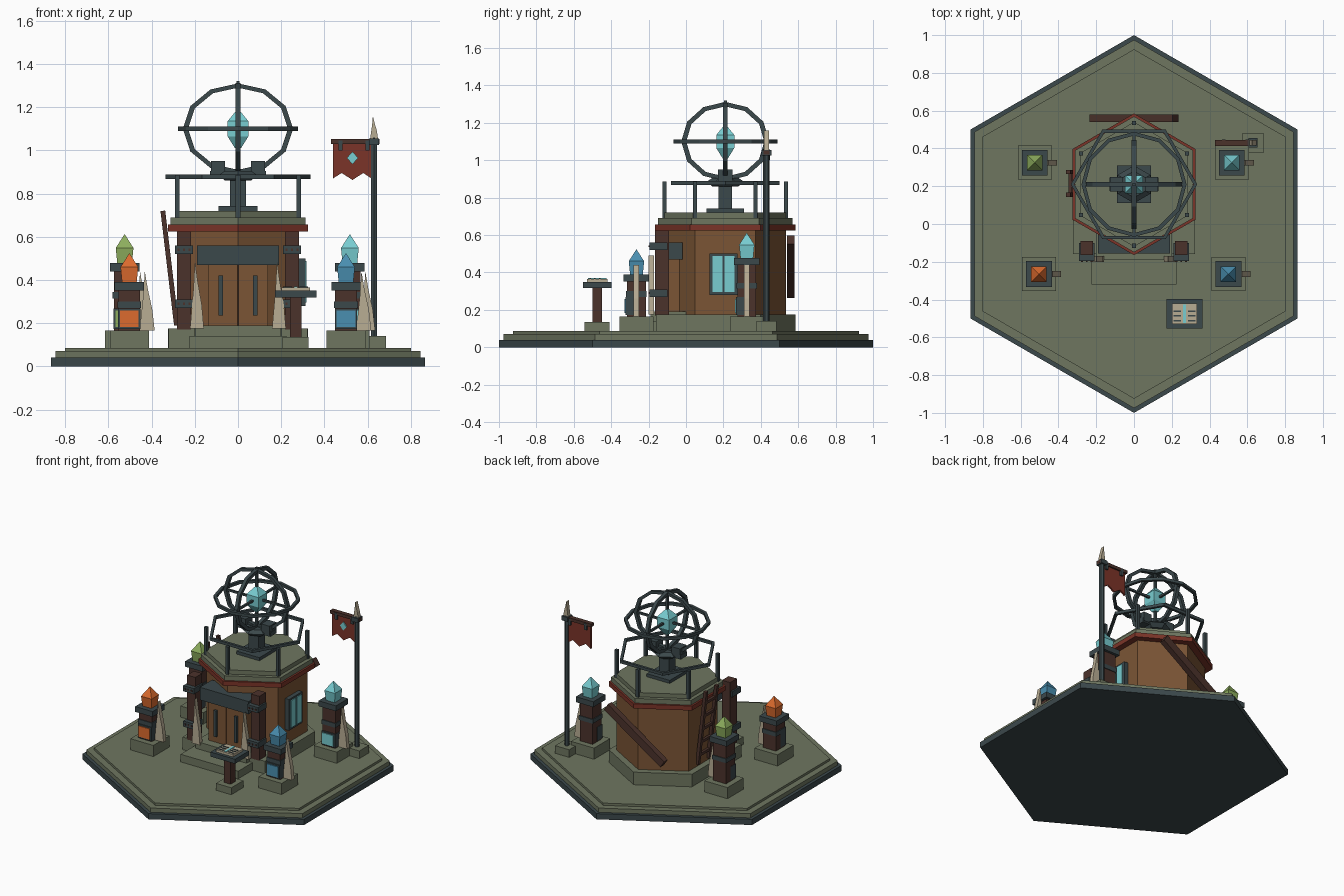
import bpy, bmesh, math
from mathutils import Vector, Matrix

if "Cube" in bpy.data.objects:
    bpy.data.objects.remove(bpy.data.objects["Cube"])


def material(name, hexcode):
    srgb = [int(hexcode[i:i + 2], 16) / 255 for i in (0, 2, 4)]
    col = [c / 12.92 if c < 0.04 else ((c + 0.055) / 1.055) ** 2.4 for c in srgb] + [1]
    m = bpy.data.materials.new(name)
    m.use_nodes = True
    m.diffuse_color = col
    m.node_tree.nodes["Principled BSDF"].inputs["Base Color"].default_value = col
    return m


SLATE = material("slate metal", "3b484b")
STONE = material("mossy stone", "6e7660")
WALL = material("tan timber", "7b5535")
WOOD = material("dark wood", "4b322b")
RED = material("rust red", "7b3428")
BONE = material("bone", "b9ad94")
CYAN = material("cyan crystal", "78cdd1")
BLUE = material("blue crystal", "4a8fb0")
ORANGE = material("orange crystal", "dc6b2e")
GREEN = material("green crystal", "8eae5e")


def finish(name, bm, mat, matrix=Matrix()):
    bm.transform(matrix)
    bmesh.ops.recalc_face_normals(bm, faces=bm.faces[:])
    me = bpy.data.meshes.new(name)
    bm.to_mesh(me)
    bm.free()
    me.materials.append(mat)
    ob = bpy.data.objects.new(name, me)
    bpy.context.collection.objects.link(ob)
    return ob


def box(name, x, y, z, mat):
    """Box from (min, max) pairs."""
    bm = bmesh.new()
    bmesh.ops.create_cube(bm, size=1)
    lo, hi = Vector((x[0], y[0], z[0])), Vector((x[1], y[1], z[1]))
    size = Matrix.Diagonal((*(hi - lo), 1))
    return finish(name, bm, mat, Matrix.Translation((lo + hi) / 2) @ size)


def around(c, h):
    return (c - h, c + h)


def beam(name, p, q, w, d, mat):
    """Bar of width w and depth d between two points."""
    p, q = Vector(p), Vector(q)
    bm = bmesh.new()
    bmesh.ops.create_cube(bm, size=1)
    turn = (q - p).to_track_quat('Z', 'Y').to_matrix().to_4x4()
    size = Matrix.Diagonal((w, d, (q - p).length, 1))
    return finish(name, bm, mat, Matrix.Translation((p + q) / 2) @ turn @ size)


def loft(name, n, rings, loc, mat):
    """Stacked n-sided rings given as (radius, height)."""
    bm = bmesh.new()
    first = math.pi / 4 if n == 4 else math.pi / 2
    rows = []
    for r, z in rings:
        angles = [first + math.tau * i / n for i in range(n)]
        rows.append([bm.verts.new((r * math.cos(a), r * math.sin(a), z)) for a in angles])
    for a, b in zip(rows, rows[1:]):
        for i in range(n):
            j = (i + 1) % n
            bm.faces.new((a[i], a[j], b[j], b[i]))
    bm.faces.new(rows[0])
    bm.faces.new(rows[-1])
    return finish(name, bm, mat, Matrix.Translation((loc[0], loc[1], 0)))


def plate(name, pts, y, thick, mat):
    """Front-facing outline (x, z) with thickness in y."""
    bm = bmesh.new()
    f = bm.faces.new([bm.verts.new((px, y - thick / 2, pz)) for px, pz in pts])
    out = bmesh.ops.extrude_face_region(bm, geom=[f])["geom"]
    moved = [v for v in out if isinstance(v, bmesh.types.BMVert)]
    bmesh.ops.translate(bm, vec=(0, thick, 0), verts=moved)
    return finish(name, bm, mat)


def tusk(name, x, y, z, h, w, thick):
    shape = [(-w, 0), (w, 0), (0.7 * w, 0.35 * h), (0.1 * w, 0.7 * h),
             (-0.3 * w, h), (-0.5 * w, 0.6 * h)]
    return plate(name, [(x + a, z + b) for a, b in shape], y, thick, BONE)


def ring(name, n, rx, ry, w, loc, axis=None, start=0):
    """Faceted hoop of square section."""
    bm = bmesh.new()
    vs = [bm.verts.new((1 + a * w / 2 / rx, 0, b * w / 2))
          for a, b in ((-1, -1), (1, -1), (1, 1), (-1, 1))]
    es = [bm.edges.new((vs[i], vs[(i + 1) % 4])) for i in range(4)]
    bmesh.ops.spin(bm, geom=vs + es, axis=(0, 0, 1), cent=(0, 0, 0),
                   angle=math.tau, steps=n, use_merge=True)
    bmesh.ops.remove_doubles(bm, verts=bm.verts[:], dist=0.0005)
    m = Matrix.Diagonal((rx, ry, 1, 1)) @ Matrix.Rotation(start, 4, 'Z')
    if axis:
        m = axis @ m
    return finish(name, bm, SLATE, Matrix.Translation(loc) @ m)


CY = 0.21            # centre of the building
HUT = (0, CY)
R2 = math.sqrt(2)

# Hexagonal ground
loft("ground_rim", 6, [(1, 0), (1, 0.04)], (0, 0), SLATE)
loft("ground_slab", 6, [(0.975, 0.04), (0.975, 0.07)], (0, 0), STONE)
loft("ground_top", 6, [(0.925, 0.07), (0.925, 0.086)], (0, 0), STONE)

# Building shell
loft("foundation", 6, [(0.375, 0.08), (0.375, 0.175)], HUT, STONE)
loft("walls", 6, [(0.325, 0.175), (0.325, 0.63)], HUT, WALL)
loft("eave", 6, [(0.375, 0.625), (0.375, 0.657)], HUT, RED)
loft("roof_lower", 6, [(0.36, 0.657), (0.36, 0.69)], HUT, STONE)
loft("roof_upper", 6, [(0.33, 0.69), (0.33, 0.72)], HUT, STONE)

# Entrance
box("lower_step", (-0.225, 0.225), (-0.32, 0), (0.08, 0.14), STONE)
box("upper_step", (-0.2, 0.2), (-0.19, 0.02), (0.14, 0.19), STONE)
box("lintel", (-0.19, 0.19), (-0.155, -0.02), (0.47, 0.56), SLATE)
for s, side in ((-1, "right"), (1, "left")):
    box(side + "_door", sorted((s * 0.002, s * 0.14)), (-0.13, 0), (0.19, 0.49), WALL)
    box(side + "_door_handle", around(s * 0.08, 0.01), (-0.145, -0.13), (0.235, 0.42), SLATE)
    box(side + "_post_plinth", around(s * 0.262, 0.06), (-0.16, 0.05), (0.08, 0.175), STONE)
    box(side + "_post", around(s * 0.25, 0.032), (-0.165, -0.09), (0.17, 0.625), WOOD)
    for z in (0.29, 0.54):
        box(side + "_post_band", around(s * 0.25, 0.042), (-0.195, -0.1), around(z, 0.02), SLATE)
        for dx in (-0.025, 0, 0.025):
            box("band_rivet", around(s * 0.25 + dx, 0.005), (-0.2, -0.195), around(z, 0.005), WOOD)
    tusk(side + "_door_tusk", s * 0.19, -0.185, 0.175, 0.315, 0.032, 0.03)

# Side window
box("window_frame", (0.27, 0.312), around(CY - 0.01, 0.075), (0.28, 0.5), SLATE)
for y in (0.168, 0.232):
    box("window_pane", (0.311, 0.318), around(y, 0.026), (0.295, 0.487), CYAN)

# Ladder on the other side
for y in (0.155, 0.275):
    beam("ladder_rail", (-0.285, y, 0.19), (-0.348, y, 0.72), 0.022, 0.022, WOOD)
for i in range(5):
    t = (i + 0.7) / 5.6
    box("ladder_rung", around(-0.285 - 0.063 * t, 0.009), (0.155, 0.275),
        around(0.19 + 0.53 * t, 0.009), WOOD)

# Leaning beam behind
beam("back_beam", (0.22, 0.56, 0.575), (-0.22, 0.56, 0.285), 0.04, 0.055, WOOD)

# Roof railing
for i in range(6):
    a = math.pi / 6 + i * math.pi / 3
    x, y = 0.325 * math.cos(a), CY + 0.325 * math.sin(a)
    box("rail_post", around(x, 0.011), around(y, 0.011), (0.69, 0.885), SLATE)
ring("rail", 6, 0.325, 0.325, 0.02, (0, CY, 0.878))

# Instrument on the roof
box("pedestal_base", around(0, 0.09), around(CY, 0.1), (0.72, 0.742), SLATE)
box("pedestal_column", around(0, 0.038), around(CY, 0.036), (0.74, 0.9), SLATE)
loft("pedestal_head", 6, [(0.07, 0.86), (0.1, 0.885), (0.07, 0.905)], HUT, SLATE)
box("cradle_bar", around(0, 0.13), around(CY, 0.035), (0.875, 0.905), SLATE)
for s in (-1, 1):
    box("cradle_block", around(s * 0.093, 0.033), around(CY, 0.038), (0.885, 0.95), SLATE)
hub = (0, CY, 1.1)
ring("horizontal_ring", 12, 0.268, 0.268, 0.02, hub)
ring("front_ring", 12, 0.243, 0.2, 0.024, hub, Matrix.Rotation(math.pi / 2, 4, 'X'))
ring("side_ring", 12, 0.2, 0.222, 0.024, hub, Matrix.Rotation(math.pi / 2, 4, 'Y'))
box("cross_bar_x", around(0, 0.262), around(CY, 0.007), around(1.1, 0.007), SLATE)
box("cross_bar_y", around(0, 0.007), around(CY, 0.262), around(1.1, 0.007), SLATE)
box("spindle", around(0, 0.008), around(CY, 0.008), (0.9, 1.32), SLATE)
loft("core_crystal", 4, [(0.02, 1.01), (0.048 * R2, 1.065), (0.048 * R2, 1.135), (0.002, 1.192)],
     HUT, CYAN)

# Four crystal lamps
for name, x, y, rise, mat in (("orange_lamp", -0.503, -0.265, 0, ORANGE),
                              ("blue_lamp", 0.5, -0.265, 0, BLUE),
                              ("green_lamp", -0.525, 0.325, 0.088, GREEN),
                              ("cyan_lamp", 0.518, 0.325, 0.088, CYAN)):
    top = 0.39 + rise
    box(name + "_base", around(x, 0.09), around(y, 0.09), (0.08, 0.165), STONE)
    box(name + "_post", around(x, 0.05), around(y, 0.05), (0.165, top - 0.03), WOOD)
    box(name + "_collar", around(x, 0.055), around(y, 0.055), around(0.285 + rise / 2, 0.015), SLATE)
    box(name + "_cap", around(x, 0.068), around(y, 0.068), (top - 0.038, top), SLATE)
    box(name + "_panel_frame", around(x, 0.052), (y - 0.058, y), (0.172, 0.268), SLATE)
    box(name + "_panel", around(x, 0.043), (y - 0.064, y - 0.057), (0.182, 0.258), mat)
    loft(name + "_crystal", 4, [(0.034 * R2, top), (0.041 * R2, top + 0.07), (0.002, top + 0.132)],
         (x, y), mat)
    tusk(name + "_tusk", x + 0.082, y, 0.165, 0.275, 0.035, 0.03)

# Flag
FX, FY = 0.63, 0.43
box("flagpole_base", around(FX, 0.055), around(FY, 0.053), (0.08, 0.14), STONE)
loft("flagpole", 6, [(0.017, 0.14), (0.017, 1.06)], (FX, FY), SLATE)
box("flagpole_collar", around(FX, 0.024), around(FY, 0.026), (1.025, 1.055), SLATE)
tusk("flagpole_finial", FX, FY, 1.055, 0.105, 0.018, 0.028)
box("flag_bar", (0.43, 0.655), around(FY, 0.016), (1.03, 1.052), WOOD)
plate("flag", [(0.44, 1.03), (0.44, 0.87), (0.48, 0.895), (0.53, 0.863), (0.58, 0.895),
               (0.617, 0.87), (0.617, 1.03)], FY, 0.012, RED)
for x in (0.475, 0.6):
    box("flag_clip", around(x, 0.01), around(FY, 0.018), (1.0, 1.045), SLATE)
plate("flag_emblem", [(0.53, 0.935), (0.556, 0.965), (0.53, 0.995), (0.504, 0.965)],
      FY - 0.009, 0.008, CYAN)

# Reading stand
SX, SY = 0.267, -0.475
box("stand_base", around(SX, 0.06), around(SY, 0.067), (0.08, 0.135), STONE)
box("stand_post", around(SX, 0.026), around(SY, 0.026), (0.135, 0.32), WOOD)
box("stand_table", around(SX, 0.096), around(SY, 0.077), (0.318, 0.35), SLATE)
box("open_page", around(SX, 0.066), around(SY, 0.055), (0.35, 0.366), BONE)
box("page_divider", around(SX, 0.008), around(SY, 0.05), (0.366, 0.37), CYAN)
for s in (-1, 1):
    for k in (-1, 0, 1):
        box("page_line", around(SX + s * 0.038, 0.02), around(SY - 0.012 + k * 0.025, 0.004),
            (0.366, 0.37), SLATE)
